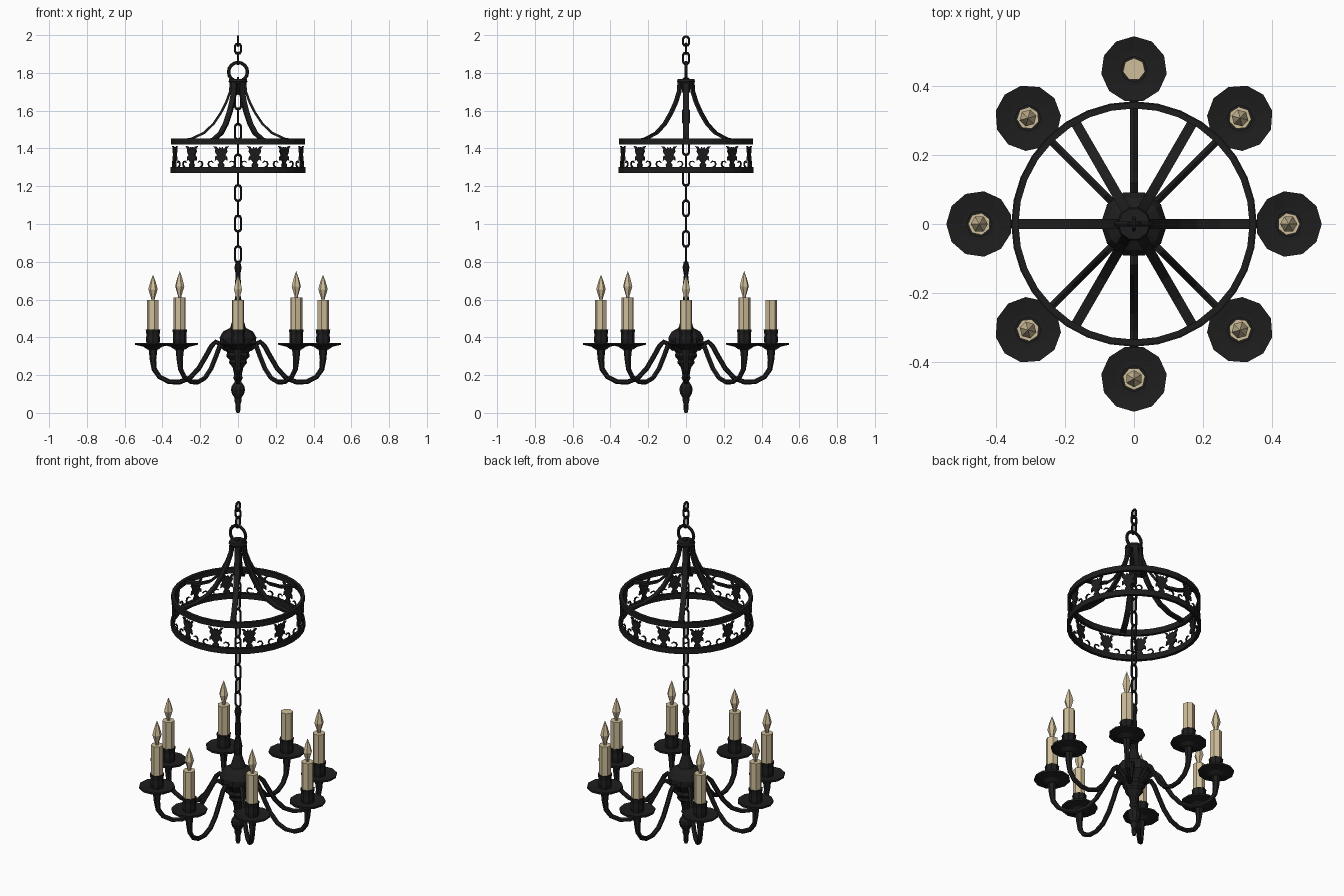
import bpy, bmesh, math
from mathutils import Vector, Matrix

if "Cube" in bpy.data.objects:
    bpy.data.objects.remove(bpy.data.objects["Cube"])


def material(name, rgb):
    m = bpy.data.materials.new(name)
    m.diffuse_color = (*rgb, 1)
    m.use_nodes = True
    m.node_tree.nodes["Principled BSDF"].inputs["Base Color"].default_value = m.diffuse_color
    return m


IRON = material("black_iron", (0.0125, 0.0125, 0.0125))
WAX = material("candle_wax", (0.62, 0.51, 0.32))


def finish(name, bm, mat, M=Matrix()):
    bmesh.ops.remove_doubles(bm, verts=bm.verts, dist=1e-5)
    bmesh.ops.recalc_face_normals(bm, faces=bm.faces)
    bm.transform(M)
    me = bpy.data.meshes.new(name)
    bm.to_mesh(me)
    bm.free()
    me.materials.append(mat)
    ob = bpy.data.objects.new(name, me)
    bpy.context.collection.objects.link(ob)
    return ob


def lathe(name, prof, segs, mat, M=Matrix(), closed=False):
    """Spin (radius, z) points about z."""
    bm = bmesh.new()
    rings = [[bm.verts.new((r * math.cos(2 * math.pi * i / segs),
                            r * math.sin(2 * math.pi * i / segs), z))
              for i in range(segs)] for r, z in prof]
    n = len(rings)
    for k in range(n if closed else n - 1):
        a, b = rings[k], rings[(k + 1) % n]
        for i in range(segs):
            j = (i + 1) % segs
            bm.faces.new((a[i], a[j], b[j], b[i]))
    bmesh.ops.dissolve_degenerate(bm, dist=1e-6, edges=bm.edges)
    return finish(name, bm, mat, M)


def tube(name, path, radii, sides, M=Matrix(), closed=False, width=1.0):
    """Sweep a polygon along (x, z) points lying in the local xz plane."""
    bm = bmesh.new()
    pts = [Vector((x, 0, z)) for x, z in path]
    n = len(pts)
    if not isinstance(radii, (list, tuple)):
        radii = [radii] * n
    side = Vector((0, 1, 0))
    rings = []
    for k, p in enumerate(pts):
        prev = pts[k - 1] if closed or k else p
        nxt = pts[(k + 1) % n] if closed or k < n - 1 else p
        up = (nxt - prev).normalized().cross(side)
        ring = []
        for i in range(sides):
            t = 2 * math.pi * (i + 0.5) / sides
            ring.append(bm.verts.new(p + radii[k] * (math.cos(t) * side * width + math.sin(t) * up)))
        rings.append(ring)
    for k in range(n if closed else n - 1):
        a, b = rings[k], rings[(k + 1) % n]
        for i in range(sides):
            j = (i + 1) % sides
            bm.faces.new((a[i], a[j], b[j], b[i]))
    if not closed:
        bm.faces.new(rings[0])
        bm.faces.new(rings[-1])
    return finish(name, bm, IRON, M)


def spin(deg):
    return Matrix.Rotation(math.radians(deg), 4, 'Z')


def link(name, z, length, turned):
    """One oval chain link."""
    h, w, r = length / 2 - 0.007, 0.016, 0.0065
    c = h - 0.014
    path = [(w, -c), (w, c), (w * .6, h - .003), (0, h), (-w * .6, h - .003), (-w, c),
            (-w, -c), (-w * .6, -h + .003), (0, -h), (w * .6, -h + .003)]
    tube(name, path, r, 6, Matrix.Translation((0, 0, z)) @ spin(90 if turned else 0), closed=True)


# Chains: long inner one, short upper one
for i in range(12):
    link(f"chain_link_{i}", 0.84 + 0.081 * i, 0.098, i % 2)
link("top_link_0", 1.877, 0.075, True)
link("top_link_1", 1.928, 0.068, False)
link("top_link_2", 1.968, 0.064, True)

# Hanging ring and collar
tube("hanging_ring", [(0.05 * math.cos(t * math.pi / 8), 1.805 + 0.05 * math.sin(t * math.pi / 8))
                      for t in range(16)], 0.009, 6, closed=True)
lathe("collar", [(0, 1.74), (0.042, 1.74), (0.05, 1.755), (0.046, 1.768), (0, 1.768)], 10, IRON)

# Six flared straps
strap = [(0.036, 1.765), (0.042, 1.70), (0.062, 1.645), (0.09, 1.59), (0.13, 1.53),
         (0.18, 1.482), (0.25, 1.45), (0.345, 1.436)]
for i in range(6):
    tube(f"strap_{i}", strap, 0.009, 4, spin(60 * i), width=2.3)

# Two crown bands
for nm, z, r in (("upper_band", 1.42, 0.354), ("lower_band", 1.27, 0.357)):
    lathe(nm, [(r - .018, z), (r, z), (r, z + .032), (r - .018, z + .032)], 32, IRON, closed=True)

# Leaf ornaments with curls between the bands
half = [(0.014, 1.298), (0.018, 1.313), (0.009, 1.326), (0.022, 1.342), (0.034, 1.335),
        (0.032, 1.356), (0.022, 1.364), (0.034, 1.384), (0.030, 1.396), (0.042, 1.412),
        (0.026, 1.410), (0.014, 1.394), (0.008, 1.408)]
outline = half + [(0, 1.398)] + [(-u, z) for u, z in reversed(half)]
for i in range(12):
    M = spin(15 + 30 * i)
    bm = bmesh.new()
    f = bm.faces.new([bm.verts.new((0.341, u, z)) for u, z in outline])
    ext = bmesh.ops.extrude_face_region(bm, geom=[f])["geom"]
    bmesh.ops.translate(bm, vec=(0.009, 0, 0), verts=[v for v in ext if isinstance(v, bmesh.types.BMVert)])
    bmesh.ops.triangulate(bm, faces=[f for f in bm.faces if len(f.verts) > 4])
    finish(f"leaf_ornament_{i}", bm, IRON, M)
    for s in (-1, 1):
        place = M @ spin(s * 9.5) @ Matrix.Translation((0.346, 0, 0)) @ spin(90)
        curl = [(s * 0.016 * math.cos(a), 1.317 + 0.016 * math.sin(a))
                for a in (-1.7, -0.9, 0, 0.9, 1.8, 2.6)]
        tube(f"curl_{i}_{s}", curl, [.005, .005, .005, .005, .004, .003], 4, place)

# Turned central column with hub and finial
lathe("central_column",
      [(0, 0.805), (0.012, 0.80), (0.019, 0.77), (0.012, 0.73), (0.017, 0.68), (0.014, 0.62),
       (0.023, 0.57), (0.02, 0.52), (0.034, 0.475), (0.042, 0.45), (0.08, 0.43), (0.097, 0.40),
       (0.095, 0.365), (0.07, 0.335), (0.058, 0.32), (0.062, 0.30), (0.045, 0.28), (0.048, 0.265),
       (0.028, 0.24), (0.02, 0.20), (0.026, 0.185), (0.016, 0.168), (0.034, 0.14), (0.037, 0.122),
       (0.032, 0.10), (0.018, 0.08), (0.02, 0.068), (0.013, 0.045), (0.014, 0.02), (0.008, 0), (0, 0)],
      10, IRON)

# Eight arms, each with a saucer, socket, candle and flame
arm = [(0.06, 0.335), (0.09, 0.362), (0.118, 0.376), (0.14, 0.355), (0.17, 0.30), (0.208, 0.235),
       (0.255, 0.185), (0.31, 0.163), (0.365, 0.165), (0.415, 0.19), (0.443, 0.23), (0.45, 0.28), (0.45, 0.345)]
radii = [0.013] * 10 + [0.014, 0.017, 0.024]
for i in range(8):
    diag = i % 2
    R = 0.436 if diag else 0.45
    k = R / 0.45
    top = 0.61 if diag else 0.598
    tip = 0.752 if diag else 0.732
    tube(f"arm_{i}", [(x * k, z) for x, z in arm], radii, 6, spin(45 * i))
    M = spin(45 * i) @ Matrix.Translation((R, 0, 0))
    lathe(f"saucer_{i}", [(0, 0.335), (0.03, 0.336), (0.05, 0.35), (0.096, 0.361), (0.096, 0.371),
                          (0.05, 0.364), (0, 0.364)], 11, IRON, M)
    lathe(f"socket_{i}", [(0, 0.36), (0.034, 0.36), (0.037, 0.385), (0.035, 0.415), (0.039, 0.442),
                          (0, 0.442)], 8, IRON, M)
    lathe(f"candle_{i}", [(0, 0.43), (0.033, 0.43), (0.033, top), (0, top)], 7, WAX, M)
    if i != 2:  # the back candle has no flame
        h = tip - top
        lathe(f"flame_{i}", [(0.007, top - 0.005), (0.011, top + 0.1 * h), (0.025, top + 0.42 * h),
                             (0.015, top + 0.7 * h), (0, tip)], 6, WAX, M)
